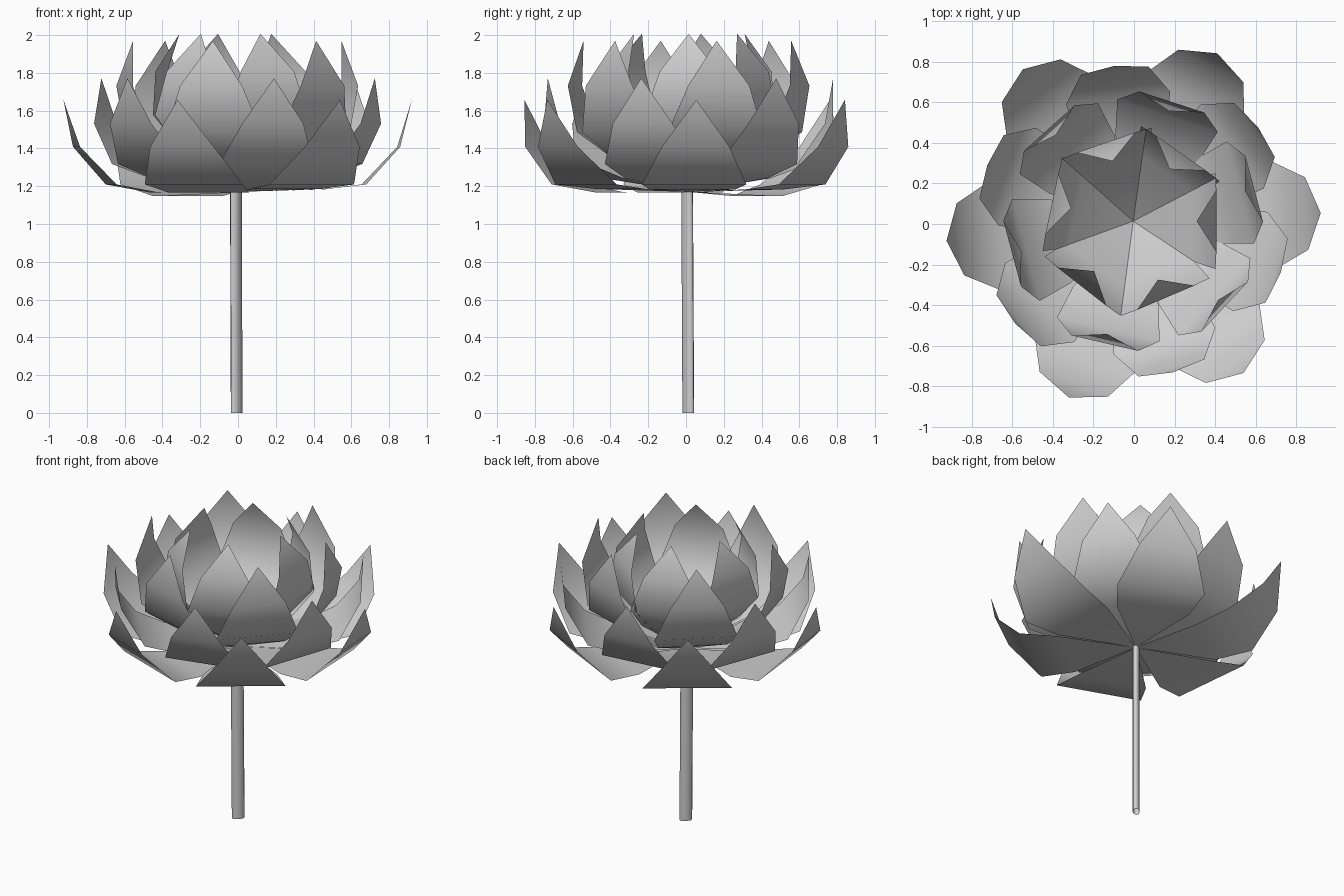
import bpy, bmesh
from math import radians
from mathutils import Matrix, Vector

old = bpy.data.objects.get("Cube")
if old:
    bpy.data.objects.remove(old, do_unlink=True)

grey = bpy.data.materials.new("light_grey")
grey.use_nodes = True
grey.diffuse_color = (0.62, 0.62, 0.62, 1)
grey.node_tree.nodes["Principled BSDF"].inputs["Base Color"].default_value = (0.62, 0.62, 0.62, 1)

# Point where the petals meet the stem
ROOT = Vector((-0.004, 0.014, 1.17))

# Petal outline: distance from the root, height, half width
PROFILE = [(0.45, -0.002, 0.23), (0.675, 0.04, 0.278), (0.86, 0.24, 0.18)]
TIP = (0.93, 0.49)


def finish(bm, name):
    mesh = bpy.data.meshes.new(name)
    bm.to_mesh(mesh)
    bm.free()
    mesh.materials.append(grey)
    for face in mesh.polygons:
        face.use_smooth = True
    obj = bpy.data.objects.new(name, mesh)
    bpy.context.scene.collection.objects.link(obj)


def petal(name, azimuth, lift, scale, rise):
    """One sheet petal, lifted about its root and turned around the stem."""
    bm = bmesh.new()
    root = bm.verts.new((0, 0, 0))
    rows = [(bm.verts.new((x, -w, z)), bm.verts.new((x, w, z))) for x, z, w in PROFILE]
    for v in rows[0]:
        v.co.z += rise
    tip = bm.verts.new((TIP[0], 0, TIP[1]))
    bm.faces.new((root, *rows[0]))
    for (a, b), (c, d) in zip(rows, rows[1:]):
        bm.faces.new((a, c, d, b))
    bm.faces.new((rows[-1][0], tip, rows[-1][1]))
    bm.transform(Matrix.Translation(ROOT)
                 @ Matrix.Rotation(radians(azimuth), 4, 'Z')
                 @ Matrix.Rotation(radians(-lift), 4, 'Y')
                 @ Matrix.Scale(scale, 4))
    finish(bm, name)


# Rings of petals, from the open outer ring to the upright inner ring
RINGS = {
    "outer_petal": (0, 0.995, (2.5, 63.4, 126, 186, 250, 306)),
    "middle_petal": (10.2, 0.93, (37, 97, 159, 221, 284.6, 341)),
    "upper_petal": (26.7, 0.935, (15, 72, 132, 195, 257, 317)),
    "inner_petal": (41.7, 0.85, (0, 55, 109, 168, 232, 293)),
}
# Outer petals whose lower part bows up or down
BOW = {2.5: 0.015, 63.4: 0.015, 126: -0.02, 306: 0.018}
for name, (lift, scale, angles) in RINGS.items():
    for i, angle in enumerate(angles):
        petal(f"{name}_{i + 1}", angle, lift, scale, BOW.get(angle, 0))

# Stem: flattened across one diagonal and leaning slightly
bm = bmesh.new()
bmesh.ops.create_cone(bm, cap_ends=False, segments=8, radius1=0.04, radius2=0.04, depth=ROOT.z)
bm.transform(Matrix.Translation((-0.009, 0.009, ROOT.z / 2))
             @ Matrix.Scale(0.55, 4, Vector((1, -1, 0)).normalized()))
for v in bm.verts:
    side = 1 if v.co.z > ROOT.z / 2 else -1
    v.co += Vector((-0.002, -0.003, 0)) * side
finish(bm, "stem")
